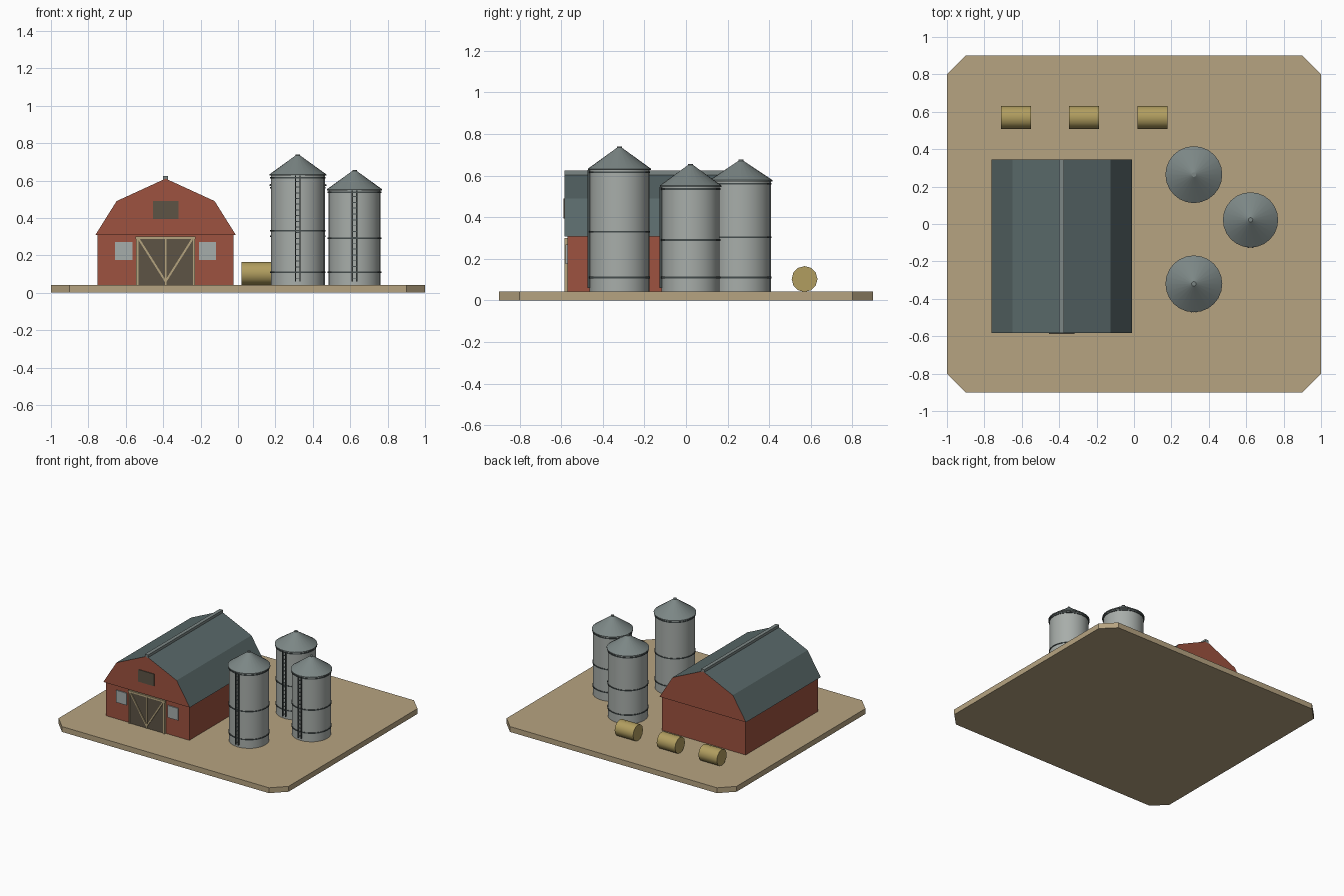
import bpy, bmesh, math
from mathutils import Vector

if "Cube" in bpy.data.objects:
    bpy.data.objects.remove(bpy.data.objects["Cube"], do_unlink=True)


def material(name, rgb):
    m = bpy.data.materials.new(name)
    m.use_nodes = True
    m.diffuse_color = (*rgb, 1)
    m.node_tree.nodes["Principled BSDF"].inputs["Base Color"].default_value = (*rgb, 1)
    return m


DIRT = material("packed dirt", (0.47, 0.37, 0.22))
RED = material("barn red", (0.34, 0.085, 0.05))
SLATE = material("slate roof", (0.10, 0.14, 0.142))
STEEL = material("galvanised steel", (0.39, 0.42, 0.40))
CAP = material("weathered steel", (0.20, 0.24, 0.235))
IRON = material("dark iron", (0.06, 0.075, 0.075))
HAY = material("hay", (0.44, 0.34, 0.115))
DOOR = material("dark timber", (0.11, 0.088, 0.06))
TRIM = material("pale trim", (0.46, 0.37, 0.21))
GLASS = material("window glass", (0.38, 0.42, 0.41))

GROUND = 0.042


def finish(name, bm, mats, smooth=False):
    bmesh.ops.recalc_face_normals(bm, faces=bm.faces)
    mesh = bpy.data.meshes.new(name)
    bm.to_mesh(mesh)
    bm.free()
    ob = bpy.data.objects.new(name, mesh)
    bpy.context.collection.objects.link(ob)
    for m in mats:
        mesh.materials.append(m)
    if smooth:
        bpy.ops.object.select_all(action='DESELECT')
        ob.select_set(True)
        bpy.context.view_layer.objects.active = ob
        bpy.ops.object.shade_smooth_by_angle(angle=math.radians(35))
    return ob


def add_box(bm, lo, hi):
    verts = bmesh.ops.create_cube(bm, size=1)["verts"]
    lo, hi = Vector(lo), Vector(hi)
    for v in verts:
        v.co = (lo + hi) / 2 + v.co * (hi - lo)
    return verts


def box(name, lo, hi, mat):
    bm = bmesh.new()
    add_box(bm, lo, hi)
    return finish(name, bm, [mat])


def extrude(bm, points, offset):
    face = bm.faces.new([bm.verts.new(p) for p in points])
    new = bmesh.ops.extrude_face_region(bm, geom=[face])["geom"]
    bmesh.ops.translate(bm, vec=offset, verts=[v for v in new if isinstance(v, bmesh.types.BMVert)])


def lathe(name, profile, x, y, mat, sides=24):
    bm = bmesh.new()
    verts = [bm.verts.new((x + r, y, z)) for r, z in profile]
    edges = [bm.edges.new(pair) for pair in zip(verts, verts[1:])]
    bmesh.ops.spin(bm, geom=verts + edges, cent=(x, y, 0), axis=(0, 0, 1),
                   angle=math.tau, steps=sides, use_duplicate=False)
    bmesh.ops.remove_doubles(bm, verts=bm.verts, dist=0.0002)
    return finish(name, bm, [mat], True)


# Ground slab with clipped corners
bm = bmesh.new()
outline = [(1, -0.8), (1, 0.8), (0.9, 0.9), (-0.9, 0.9),
           (-1, 0.8), (-1, -0.8), (-0.9, -0.9), (0.9, -0.9)]
extrude(bm, [(x, y, 0) for x, y in outline], (0, 0, GROUND))
finish("ground_slab", bm, [DIRT])

# Barn walls and gambrel roof, with red gable ends
CX, FRONT, BACK = -0.387, -0.57, 0.33
GABLE = -0.583
box("barn_walls", (CX - 0.363, FRONT, GROUND), (CX + 0.363, BACK, 0.32), RED)
half = [(0.376, 0.308), (0.262, 0.49)]
profile = half + [(0, 0.61)] + [(-x, z) for x, z in reversed(half)]
bm = bmesh.new()
extrude(bm, [(CX + x, GABLE, z) for x, z in profile], (0, 0.928, 0))
roof = finish("barn_roof", bm, [RED, SLATE])
for f in roof.data.polygons:
    f.material_index = int(f.normal.z > 0.1)
box("ridge_cap", (CX - 0.014, GABLE, 0.6), (CX + 0.014, 0.345, 0.624), CAP)

# Barn doors, trim and braces
box("barn_doors", (CX - 0.152, FRONT - 0.007, GROUND), (CX + 0.152, FRONT, 0.295), DOOR)
TRIM_Y = FRONT - 0.014
box("door_lintel", (CX - 0.16, TRIM_Y, 0.287), (CX + 0.16, FRONT, 0.301), TRIM)
box("door_centre_strip", (CX - 0.004, TRIM_Y, GROUND), (CX + 0.004, FRONT, 0.29), TRIM)
for side, name in ((1, "left"), (-1, "right")):
    post = CX + side * 0.152
    box(f"door_post_{name}", (post - 0.006, TRIM_Y, GROUND), (post + 0.006, FRONT, 0.29), TRIM)
    bm = bmesh.new()
    top, low = Vector((CX + side * 0.143, TRIM_Y, 0.287)), Vector((CX, TRIM_Y, 0.06))
    across = (top - low).cross(Vector((0, 1, 0))).normalized() * 0.005
    extrude(bm, [top + across, top - across, low - across, low + across], (0, 0.01, 0))
    finish(f"door_brace_{name}", bm, [TRIM])
    wx = CX + side * 0.224
    box(f"window_{name}", (wx - 0.046, FRONT - 0.008, 0.175), (wx + 0.046, FRONT, 0.27), GLASS)
box("loft_hatch", (CX - 0.068, GABLE - 0.006, 0.395), (CX + 0.068, GABLE, 0.49), DOOR)


# Silos with bands, conical caps and ladders
def silo(name, x, y, r, eave, apex):
    lathe(name + "_body", [(0, GROUND), (r, GROUND), (r, eave), (0, eave)], x, y, STEEL)
    rim = r * 1.055
    lathe(name + "_cap", [(0, eave - 0.004), (rim, eave - 0.004), (rim, eave + 0.003),
                          (0.012, apex - 0.006), (0.012, apex), (0, apex)], x, y, CAP)
    height = eave - GROUND
    for i, z in enumerate((0.11, GROUND + height * 0.49, eave - 0.014)):
        lathe(f"{name}_band_{i + 1}", [(r - 0.003, z - 0.004), (r + 0.004, z - 0.004),
                                       (r + 0.004, z + 0.004), (r - 0.003, z + 0.004)], x, y, IRON)
    bm = bmesh.new()
    for s in (-1, 1):
        add_box(bm, (x + s * 0.012 - 0.003, y - r - 0.009, 0.06),
                (x + s * 0.012 + 0.003, y - r + 0.002, eave - 0.004))
    rungs = int(height / 0.032)
    for i in range(rungs):
        z = 0.075 + i * (height - 0.04) / rungs
        add_box(bm, (x - 0.012, y - r - 0.007, z), (x + 0.012, y - r - 0.002, z + 0.005))
    finish(name + "_ladder", bm, [IRON])


silo("front_silo", 0.32, -0.32, 0.144, 0.63, 0.74)
silo("side_silo", 0.623, 0.022, 0.14, 0.55, 0.657)
silo("rear_silo", 0.32, 0.264, 0.144, 0.575, 0.677)

# Hay bales lying along x
for i, x in enumerate((-0.63, -0.267, 0.098)):
    bm = bmesh.new()
    ring = [math.tau * k / 12 for k in range(12)]
    extrude(bm, [(x - 0.08, 0.57 + 0.062 * math.cos(a), GROUND + 0.061 + 0.062 * math.sin(a))
                 for a in ring], (0.16, 0, 0))
    finish(f"hay_bale_{i + 1}", bm, [HAY], True)
